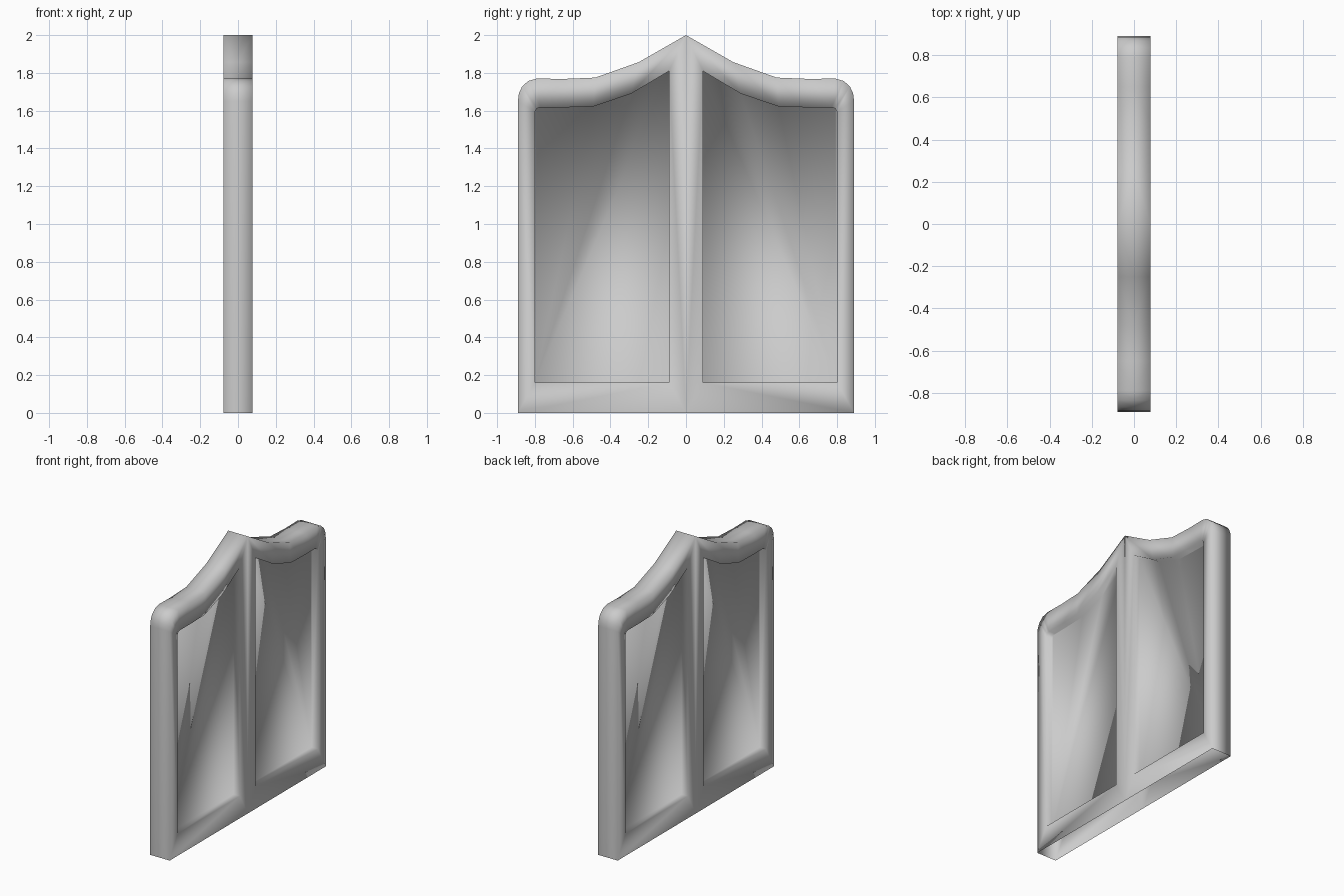
import bpy, bmesh

if "Cube" in bpy.data.objects:
    bpy.data.objects.remove(bpy.data.objects["Cube"])

HALF = 0.078     # half thickness of the slab
FLOOR = 0.028    # x of the recessed panel floor

# Quarter outline: matching (y, z) points on the outer edge and the panel opening
OUTER = [(0, 0), (0, 2), (0.25, 1.857), (0.48, 1.775), (0.65, 1.768), (0.79, 1.77),
         (0.835, 1.757), (0.868, 1.728), (0.885, 1.69), (0.89, 1.65), (0.89, 0)]
INNER = [(0.09, 0.16), (0.09, 1.81), (0.29, 1.69), (0.49, 1.622), (0.62, 1.618), (0.77, 1.618),
         (0.77, 1.618), (0.79, 1.612), (0.80, 1.595), (0.80, 1.595), (0.80, 0.16)]

bm = bmesh.new()
cache = {}


def vert(p, x):
    key = (x, *p)
    if key not in cache:
        cache[key] = bm.verts.new(key)
    return cache[key]


def face(points):
    verts = []
    for p, x in points:
        v = vert(p, x)
        if v not in verts:
            verts.append(v)
    if len(verts) > 2:
        bm.faces.new(verts)


n = len(OUTER)
for i in range(n):
    j = (i + 1) % n
    a, b, c, d = OUTER[i], OUTER[j], INNER[j], INNER[i]
    # raised frame around the opening
    face([(a, HALF), (b, HALF), (c, HALF), (d, HALF)])
    # walls of the recess
    if c != d:
        face([(d, HALF), (c, HALF), (c, FLOOR), (d, FLOOR)])
    # outer rim, left open underneath and on the centre line
    if 0 < i < n - 1:
        face([(a, HALF), (a, 0.0), (b, 0.0), (b, HALF)])

# recessed panel floor
face([(p, FLOOR) for p in INNER])

bmesh.ops.recalc_face_normals(bm, faces=bm.faces)
# the large frame and floor faces must look outwards (+x)
ref = max(bm.faces, key=lambda f: f.calc_area())
if ref.normal.x < 0:
    bmesh.ops.reverse_faces(bm, faces=bm.faces)
for f in bm.faces:
    f.smooth = True

mesh = bpy.data.meshes.new("panelled_slab")
bm.to_mesh(mesh)
bm.free()
slab = bpy.data.objects.new("panelled_slab", mesh)
bpy.context.collection.objects.link(slab)

# mirror to the other half and the other face
mirror = slab.modifiers.new("mirror", 'MIRROR')
mirror.use_axis = (True, True, False)
mirror.use_clip = True
mirror.merge_threshold = 0.001
